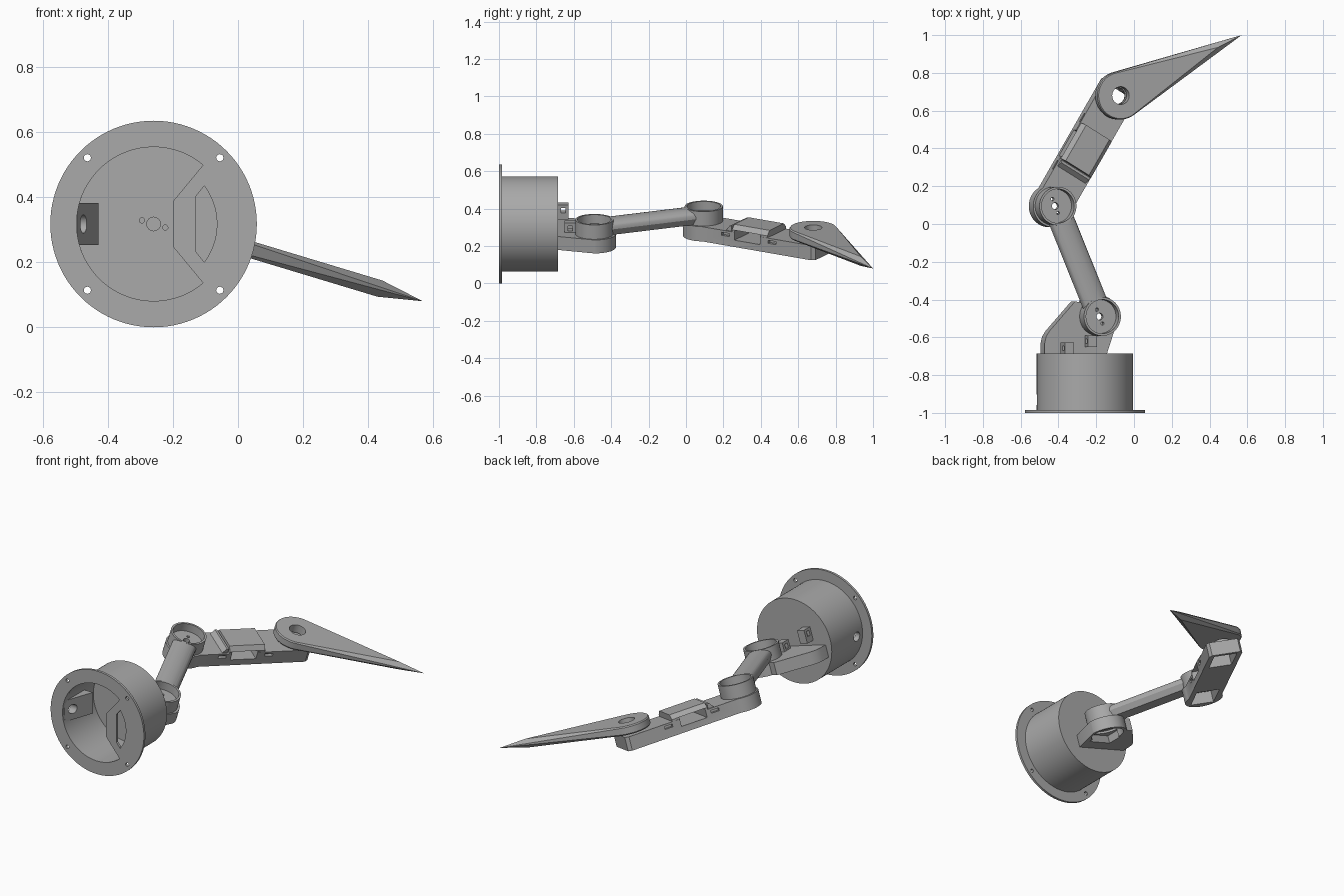
import bpy, bmesh, math
from mathutils import Matrix, Vector

cube = bpy.data.objects.get("Cube")
if cube:
    bpy.data.objects.remove(cube, do_unlink=True)

grey = bpy.data.materials.new("plain grey")
grey.use_nodes = True
grey.diffuse_color = (0.4, 0.4, 0.4, 1)
bsdf = next(n for n in grey.node_tree.nodes if n.type == 'BSDF_PRINCIPLED')
bsdf.inputs["Base Color"].default_value = grey.diffuse_color

# Frames: upright base, base seen along its axis, and the tilted arm plane
UPRIGHT = Matrix.Translation((-0.26, 0, 0.318))
AXIS = UPRIGHT @ Matrix.Rotation(math.pi / 2, 4, 'X')
ARM = UPRIGHT @ Matrix.Rotation(math.radians(16.8), 4, 'Y')
SIDE = Matrix.Rotation(math.pi / 2, 4, 'Y')
SECTION = Matrix(((0, 0, 1, 0), (1, 0, 0, 0), (0, 1, 0, 0), (0, 0, 0, 1)))


def link_frame(p, q):
    d = Vector(q) - Vector(p)
    turn = Matrix.Rotation(math.atan2(d.y, d.x), 4, 'Z')
    return ARM @ Matrix.Translation((*p, 0)) @ turn, d.length


def arc(r, a0=0, a1=360, c=(0, 0), n=64):
    steps = n if a1 - a0 == 360 else n + 1
    angles = [math.radians(a0 + (a1 - a0) * i / n) for i in range(steps)]
    return [(c[0] + r * math.cos(a), c[1] + r * math.sin(a)) for a in angles]


def rect(x0, x1, y0, y1):
    return [(x0, y0), (x1, y0), (x1, y1), (x0, y1)]


def finish(name, bm, frame):
    bmesh.ops.recalc_face_normals(bm, faces=bm.faces)
    me = bpy.data.meshes.new(name)
    bm.transform(frame)
    bm.to_mesh(me)
    bm.free()
    me.materials.append(grey)
    ob = bpy.data.objects.new(name, me)
    bpy.context.scene.collection.objects.link(ob)
    return ob


def prism(name, outline, low, high, frame):
    bm = bmesh.new()
    bottom = [bm.verts.new((x, y, low)) for x, y in outline]
    top = [bm.verts.new((x, y, high)) for x, y in outline]
    bm.faces.new(bottom)
    bm.faces.new(top)
    for i in range(len(outline)):
        j = (i + 1) % len(outline)
        bm.faces.new((bottom[i], bottom[j], top[j], top[i]))
    return finish(name, bm, frame)


def combine(ob, tool, operation):
    mod = ob.modifiers.new("shape", 'BOOLEAN')
    mod.operation, mod.object, mod.solver = operation, tool, 'EXACT'
    bpy.context.view_layer.update()
    graph = bpy.context.evaluated_depsgraph_get()
    me = bpy.data.meshes.new_from_object(ob.evaluated_get(graph))
    ob.modifiers.clear()
    ob.data = me
    bpy.data.objects.remove(tool, do_unlink=True)


def cut(ob, outline, low, high, frame):
    combine(ob, prism("cutter", outline, low, high, frame), 'DIFFERENCE')


def join(ob, outline, low, high, frame):
    combine(ob, prism("addition", outline, low, high, frame), 'UNION')


# Base drum with hollow inside and horn screw marks on the floor
drum = prism("base_drum", arc(0.255, n=96), 0.685, 0.986, AXIS)
cut(drum, arc(0.237, n=96), 0.70, 1.1, AXIS)
for x, y, r in ((0, 0, 0.021), (-0.036, 0.011, 0.008), (0.036, -0.011, 0.008)):
    cut(drum, arc(r, c=(x, y), n=24), 0.69, 0.72, AXIS)

# Mounting flange with main opening, side window and screw holes
flange = prism("base_flange", arc(0.318, n=96), 0.985, 1.0, AXIS)
cut(flange, arc(0.237, 50, 310) + [(0.06, -0.07), (0.06, 0.07)], 0.9, 1.1, AXIS)
window = [(0.13, 0.085), (0.13, -0.085)] + arc(0.195, -37, 37, n=24)
cut(flange, window, 0.9, 1.1, AXIS)
for sx in (-1, 1):
    for sy in (-1, 1):
        cut(flange, arc(0.011, c=(0.204 * sx, 0.204 * sy), n=20), 0.9, 1.1, AXIS)

# Sloped socket mount inside the drum wall, with its hole
socket = prism("socket_mount", [(-0.242, -0.985), (-0.235, -0.985), (-0.17, -0.8), (-0.242, -0.8)],
               -0.065, 0.065, UPRIGHT)
for part in (drum, socket):
    cut(part, arc(0.028, c=(0, -0.93), n=32), -0.3, -0.15, UPRIGHT @ SIDE)

# Joint positions in the arm plane
J1, J2, J3 = (0.082, -0.49), (-0.164, 0.095), (0.187, 0.68)

# Shoulder bracket, hollowed from below
outline = [(0.13, -0.69), (0.197, -0.49)] + arc(0.115, 0, 140, J1, 32)
outline += [(-0.045, -0.41), (-0.185, -0.565)] + [(-0.205, -0.595), (-0.213, -0.63), (-0.213, -0.69)]
bracket = prism("shoulder_bracket", outline, -0.105, -0.03, ARM)
cut(bracket, arc(0.095, c=J1), -0.2, -0.048, ARM)
cut(bracket, rect(-0.03, 0.13, -0.6, -0.5), -0.2, -0.06, ARM)
cut(bracket, arc(0.03, c=J1, n=32), -0.1, 0.1, ARM)

# Cable clips
for name, x, y, z, h in (("upper_clip", -0.135, -0.687, 0.0, 0.08), ("lower_clip", 0.01, -0.65, -0.032, 0.055)):
    clip = prism(name, rect(x, x + 0.05, y, y + 0.06), z, z + h, ARM)
    cut(clip, rect(y + 0.018, y + 0.042, z + h - 0.045, z + h - 0.015), x - 0.1, x + 0.1, ARM @ SECTION)

# Upper arm: rounded beam between two recessed joint cups
frame, length = link_frame(J1, J2)
section = [(-0.07, 0.005), (-0.055, -0.03), (0.055, -0.03), (0.07, 0.005)]
section += [(0.07 * math.cos(a), 0.005 + 0.045 * math.sin(a) ** 0.8)
            for a in (math.pi * i / 16 for i in range(1, 16))]
upper_arm = prism("upper_arm", section, 0, length, frame @ SECTION)
ends = (0, length)
for s in ends:
    join(upper_arm, arc(0.102, c=(s, 0)), -0.03, 0.05, frame)
for s in ends:
    cut(upper_arm, arc(0.09, c=(s, 0)), 0.0, 0.2, frame)
    for dx, r in ((0, 0.018), (-0.04, 0.009), (0.04, 0.009)):
        cut(upper_arm, arc(r, c=(s + dx, 0), n=24), -0.2, 0.2, frame)

# Forearm body: rounded at the elbow, square at the wrist
frame, length = link_frame(J2, J3)
tip = length + 0.065
outline = arc(0.112, 63, 297, n=48) + [(tip - 0.02, -0.1), (tip, -0.085), (tip, 0.085), (tip - 0.02, 0.1)]
forearm = prism("forearm", outline, -0.113, -0.031, frame)
section = [(-0.098, -0.06), (-0.098, -0.02), (-0.075, 0.005), (0.075, 0.005), (0.098, -0.02), (0.098, -0.06)]
join(forearm, section, 0.235, 0.455, frame @ SECTION)

# Motor pockets underneath and shaft holes
for s0, s1, shaft in ((-0.06, 0.14, 0), (length - 0.14, length + 0.04, length)):
    cut(forearm, rect(s0, s1, -0.068, 0.068), -0.3, -0.045, frame)
    cut(forearm, arc(0.045, c=(shaft, 0), n=32), -0.1, 0.1, frame)

# Side window through the forearm and small slots
across = frame @ Matrix.Rotation(math.pi / 2, 4, 'X')
cut(forearm, rect(0.25, 0.41, -0.075, -0.02), -0.3, 0.3, across)
for s in (0.17, 0.46):
    for side in (-0.1, 0.1):
        cut(forearm, rect(s, s + 0.05, -0.06, -0.043), side - 0.02, side + 0.02, across)

# Ridge at the lower end of the forearm cover
prism("cover_ridge", [(0.19, -0.035), (0.215, -0.003), (0.228, -0.003), (0.228, -0.035)], -0.09, 0.09, across)

# Blade: hull from the wrist disc to a fine point
bm = bmesh.new()
for r, z in ((0.122, -0.015), (0.127, -0.008), (0.127, 0.03), (0.122, 0.037)):
    for x, y in arc(r, c=J3):
        bm.verts.new((x, y, z))
for p in ((0.725, 0.935, 0.037), (0.725, 0.935, -0.015), (0.863, 1.0, 0.012)):
    bm.verts.new(p)
hull = bmesh.ops.convex_hull(bm, input=bm.verts)
spare = {g for g in hull["geom_interior"] + hull["geom_unused"] if isinstance(g, bmesh.types.BMVert)}
bmesh.ops.delete(bm, geom=list(spare), context='VERTS')
blade = finish("blade", bm, ARM)
cut(blade, arc(0.047, c=J3, n=48), -0.2, 0.2, ARM)

# Smooth round walls, keep hard edges sharp
bpy.ops.object.select_all(action='DESELECT')
for ob in (drum, flange, socket, bracket, upper_arm, forearm, blade):
    ob.select_set(True)
    bpy.context.view_layer.objects.active = ob
bpy.ops.object.shade_smooth_by_angle(angle=math.radians(25))
